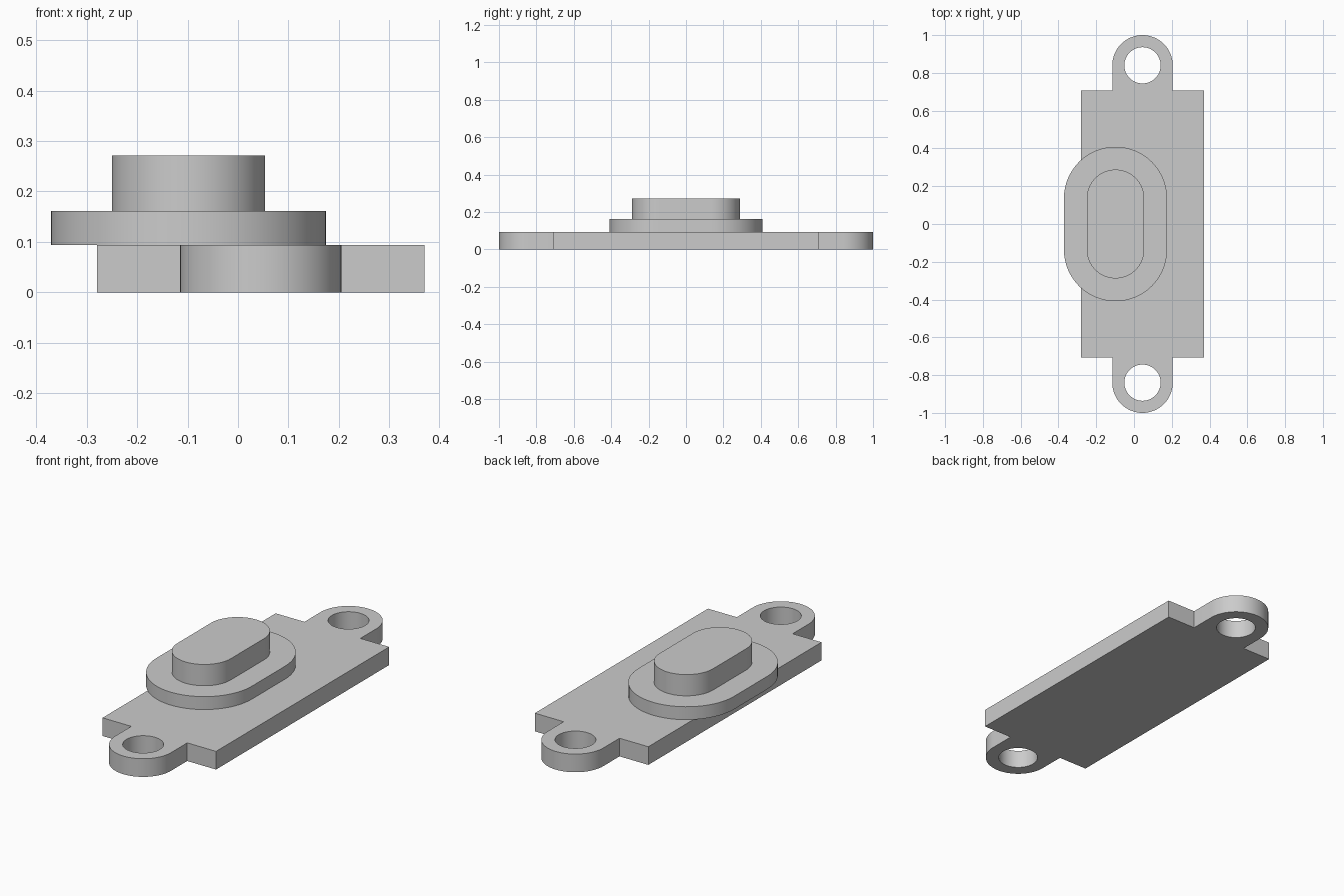
import bpy, bmesh
from math import sin, cos, pi, radians

cube = bpy.data.objects.get("Cube")
if cube:
    bpy.data.objects.remove(cube, do_unlink=True)

grey = bpy.data.materials.new("plain_grey")
grey.use_nodes = True
colour = (0.6, 0.6, 0.6, 1)
grey.diffuse_color = colour
grey.node_tree.nodes["Principled BSDF"].inputs["Base Color"].default_value = colour


def arc(cx, cy, r, start, end, steps=32):
    """Points along an arc, angles in half turns."""
    angles = [pi * (start + (end - start) * i / steps) for i in range(steps + 1)]
    return [(cx + r * cos(a), cy + r * sin(a)) for a in angles]


def slot(cx, half, r):
    """Outline with straight sides and round ends."""
    return arc(cx, half, r, 0, 1) + arc(cx, -half, r, 1, 2)


def extrude(name, loops, z0, z1):
    """Fill the first loop, with later loops as holes, and extrude it upward."""
    bm = bmesh.new()
    edges = []
    for loop in loops:
        vs = [bm.verts.new((x, y, z0)) for x, y in loop]
        edges += [bm.edges.new((vs[i - 1], vs[i])) for i in range(len(vs))]
    bmesh.ops.triangle_fill(bm, edges=edges, use_beauty=True)
    top = bmesh.ops.extrude_face_region(bm, geom=bm.faces[:], use_keep_orig=True)
    verts = [g for g in top["geom"] if isinstance(g, bmesh.types.BMVert)]
    bmesh.ops.translate(bm, verts=verts, vec=(0, 0, z1 - z0))
    bmesh.ops.recalc_face_normals(bm, faces=bm.faces[:])
    mesh = bpy.data.meshes.new(name)
    bm.to_mesh(mesh)
    bm.free()
    mesh.materials.append(grey)
    ob = bpy.data.objects.new(name, mesh)
    bpy.context.collection.objects.link(ob)
    bpy.ops.object.select_all(action="DESELECT")
    ob.select_set(True)
    bpy.context.view_layer.objects.active = ob
    bpy.ops.object.shade_smooth_by_angle(angle=radians(30))
    return ob


# Base plate with a drilled round lug at each end
lug_x, lug_y, lug_r, hole_r = 0.045, 0.84, 0.16, 0.096
left, right, end = 0.37, -0.28, 0.708
back = [(left, end), (lug_x + lug_r, end)] + arc(lug_x, lug_y, lug_r, 0, 1) \
    + [(lug_x - lug_r, end), (right, end)]
front = [(x, -y) for x, y in reversed(back)]
holes = [arc(lug_x, s * lug_y, hole_r, 0, 2, 64)[:-1] for s in (1, -1)]
extrude("base_plate", [back + front] + holes, 0, 0.094)

# Offset flange and the raised boss on it
extrude("flange", [slot(-0.098, 0.136, 0.273)], 0.094, 0.161)
extrude("boss", [slot(-0.098, 0.136, 0.152)], 0.161, 0.271)
